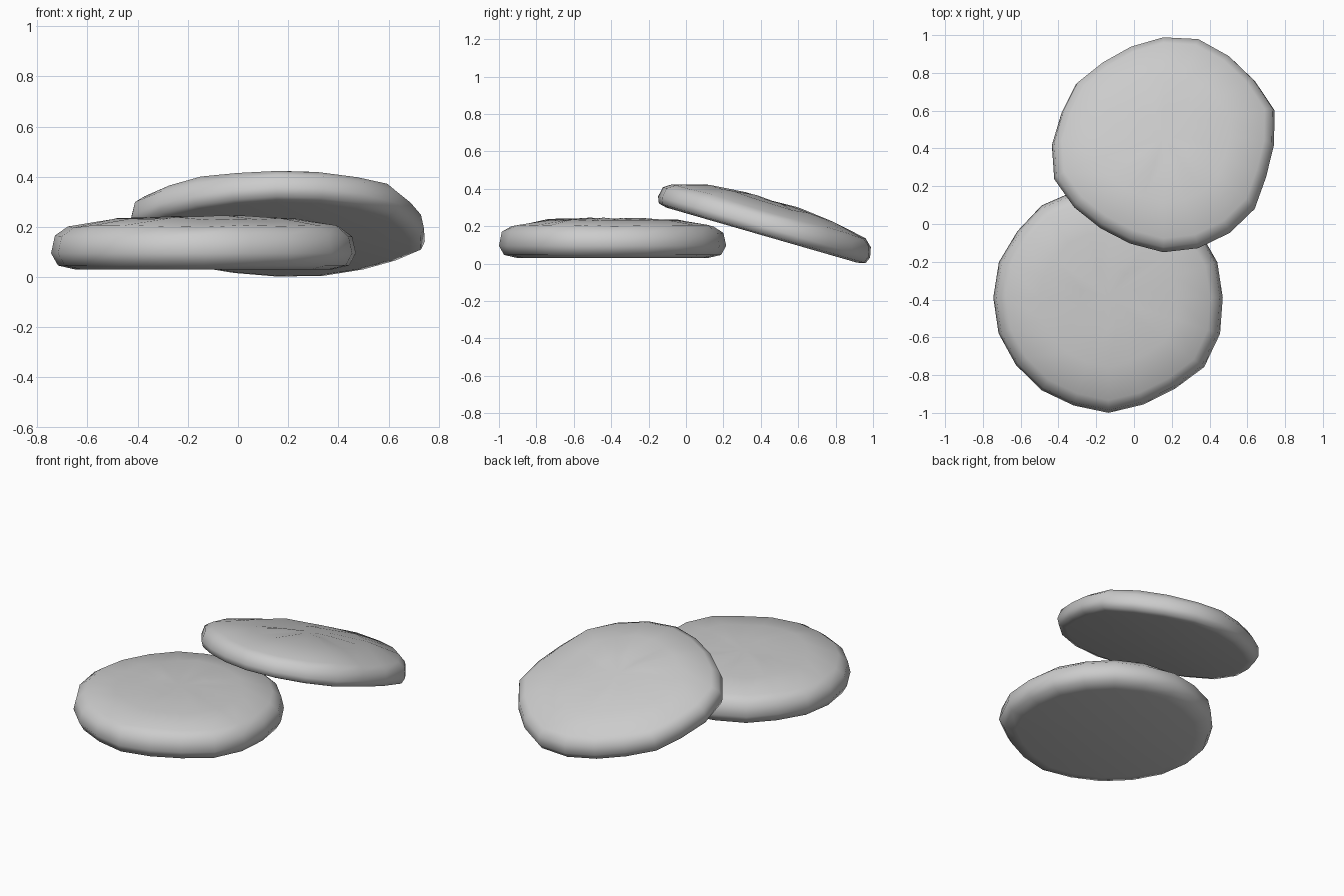
import bpy, bmesh, math, random

if "Cube" in bpy.data.objects:
    bpy.data.objects.remove(bpy.data.objects["Cube"])

random.seed(4)


def make_disc(name, radii, profile, top, location, tilt):
    """Rounded, slightly uneven disc: rings of the outline stacked along a profile."""
    bm = bmesh.new()
    n = len(radii)
    rings = []
    for frac, h in profile:
        ring = []
        for i, r in enumerate(radii):
            a = math.tau * i / n
            dz = random.uniform(-0.006, 0.006) if h > 0.12 else 0
            ring.append(bm.verts.new((r * frac * math.cos(a), r * frac * math.sin(a), h + dz)))
        rings.append(ring)
    for lo, hi in zip(rings, rings[1:]):
        for i in range(n):
            j = (i + 1) % n
            bm.faces.new((lo[i], lo[j], hi[j], hi[i]))
    # flat underside and gently domed top
    low = bm.verts.new((0, 0, 0))
    high = bm.verts.new((0, 0, top))
    for i in range(n):
        j = (i + 1) % n
        bm.faces.new((low, rings[0][j], rings[0][i]))
        bm.faces.new((high, rings[-1][i], rings[-1][j]))
    for f in bm.faces:
        f.smooth = True
    mesh = bpy.data.meshes.new(name)
    bm.to_mesh(mesh)
    bm.free()
    ob = bpy.data.objects.new(name, mesh)
    ob.location = location
    ob.rotation_euler = (math.radians(tilt), 0, 0)
    bpy.context.collection.objects.link(ob)
    return ob


# Flat-lying disc
make_disc(
    "lower_disc",
    [.605, .606, .597, .60, .60, .605, .592, .603, .597, .61,
     .61, .612, .606, .605, .60, .61, .595, .597, .626, .621],
    [(.84, 0), (.955, .016), (1, .065), (.975, .135), (.89, .172), (.6, .203), (.25, .21)],
    .21, (-.135, -.39, .03), 0)

# Disc leaning on the first one
make_disc(
    "leaning_disc",
    [.586, .62, .60, .60, .61, .59, .565, .555, .572, .567,
     .59, .607, .583, .566, .57, .59, .597, .598, .598, .572],
    [(.9, 0), (.975, .01), (1, .045), (.98, .1), (.91, .133), (.6, .178), (.25, .192)],
    .192, (.155, .405, .152), -16.1)
